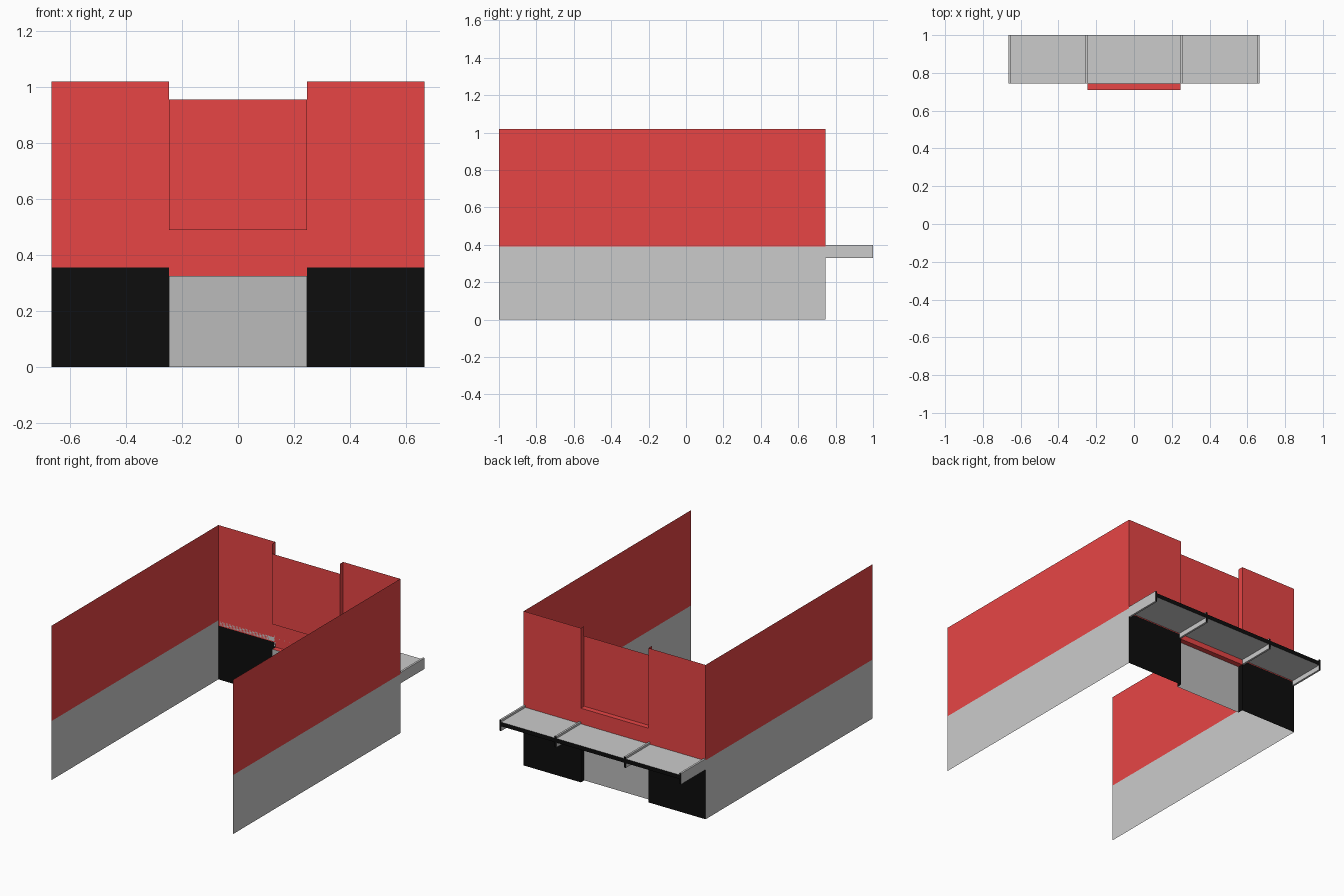
import bpy

if "Cube" in bpy.data.objects:
    bpy.data.objects.remove(bpy.data.objects["Cube"])


def material(name, rgb):
    m = bpy.data.materials.new(name)
    m.diffuse_color = (*rgb, 1)
    m.use_nodes = True
    m.node_tree.nodes["Principled BSDF"].inputs["Base Color"].default_value = m.diffuse_color
    return m


RED = material("red", (0.8, 0.06, 0.06))
BLACK = material("black", (0.004, 0.004, 0.004))
DOOR = material("door_grey", (0.5, 0.5, 0.5))
GREY = material("grey", (0.8, 0.8, 0.8))


def mesh(name, verts, faces, mat=None):
    me = bpy.data.meshes.new(name)
    me.from_pydata(verts, [], faces)
    if mat:
        me.materials.append(mat)
    ob = bpy.data.objects.new(name, me)
    bpy.context.collection.objects.link(ob)
    return ob


def wall_y(name, x0, x1, y, z0, z1, mat=None):
    # sheet facing +y
    return mesh(name, [(x1, y, z0), (x0, y, z0), (x0, y, z1), (x1, y, z1)], [(0, 1, 2, 3)], mat)


def wall_x(name, x, y0, y1, z0, z1, side, mat=None):
    # sheet facing +x or -x
    face = (0, 1, 2, 3) if side > 0 else (3, 2, 1, 0)
    return mesh(name, [(x, y0, z0), (x, y1, z0), (x, y1, z1), (x, y0, z1)], [face], mat)


def ledge(name, x, y0, y1, z, up, mat):
    face = (0, 1, 2, 3) if up else (3, 2, 1, 0)
    return mesh(name, [(-x, y0, z), (x, y0, z), (x, y1, z), (-x, y1, z)], [face], mat)


def box(name, x0, x1, y0, y1, z0, z1):
    # grey box with a black end on the +y side
    v = [(x, y, z) for x in (x0, x1) for y in (y0, y1) for z in (z0, z1)]
    f = [(0, 1, 3, 2), (4, 6, 7, 5), (0, 4, 5, 1), (2, 3, 7, 6), (0, 2, 6, 4), (1, 5, 7, 3)]
    ob = mesh(name, v, f, GREY)
    ob.data.materials.append(BLACK)
    ob.data.polygons[3].material_index = 1
    return ob


W, B, H = 0.665, 0.247, 1.02        # half width, bay half width, height
Y, YR, YF = 0.745, 0.71, 1.0        # facade, recess and awning edge

for s, side in ((-1, "left"), (1, "right")):
    # long side walls
    wall_x(f"{side}_wall_lower", s * W, -1, Y, 0, 0.39, s)
    wall_x(f"{side}_wall_upper", s * W, -1, Y, 0.39, H, s, RED)
    # facade panels beside the bay
    a, b = sorted((s * B, s * W))
    wall_y(f"{side}_shop_window", a, b, Y, 0, 0.355, BLACK)
    wall_y(f"{side}_facade_upper", a, b, Y, 0.355, H, RED)
    # reveals of the recesses
    wall_x(f"{side}_door_reveal", s * B, YR, Y, 0, 0.325, -s, BLACK)
    wall_x(f"{side}_bay_reveal", s * B, YR, Y, 0.49, H, -s, RED)

# central bay
wall_y("door", -B, B, YR, 0, 0.325, DOOR)
wall_y("door_lintel", -B, B, Y, 0.325, 0.49, RED)
wall_y("bay_panel", -B, B, YR, 0.49, 0.955, RED)
ledge("lintel_underside", B, YR, Y, 0.325, False, RED)
ledge("bay_sill", B, YR, Y, 0.49, True, RED)

# awning slabs between four brackets
T = 0.013
brackets = (-W, -B - T, B, W - T)
for i, x in enumerate(brackets):
    box(f"awning_bracket_{i + 1}", x, x + T, Y, YF, 0.328, 0.40)
for i in range(3):
    box(f"awning_slab_{i + 1}", brackets[i] + T, brackets[i + 1], Y, YF, 0.36, 0.387)
